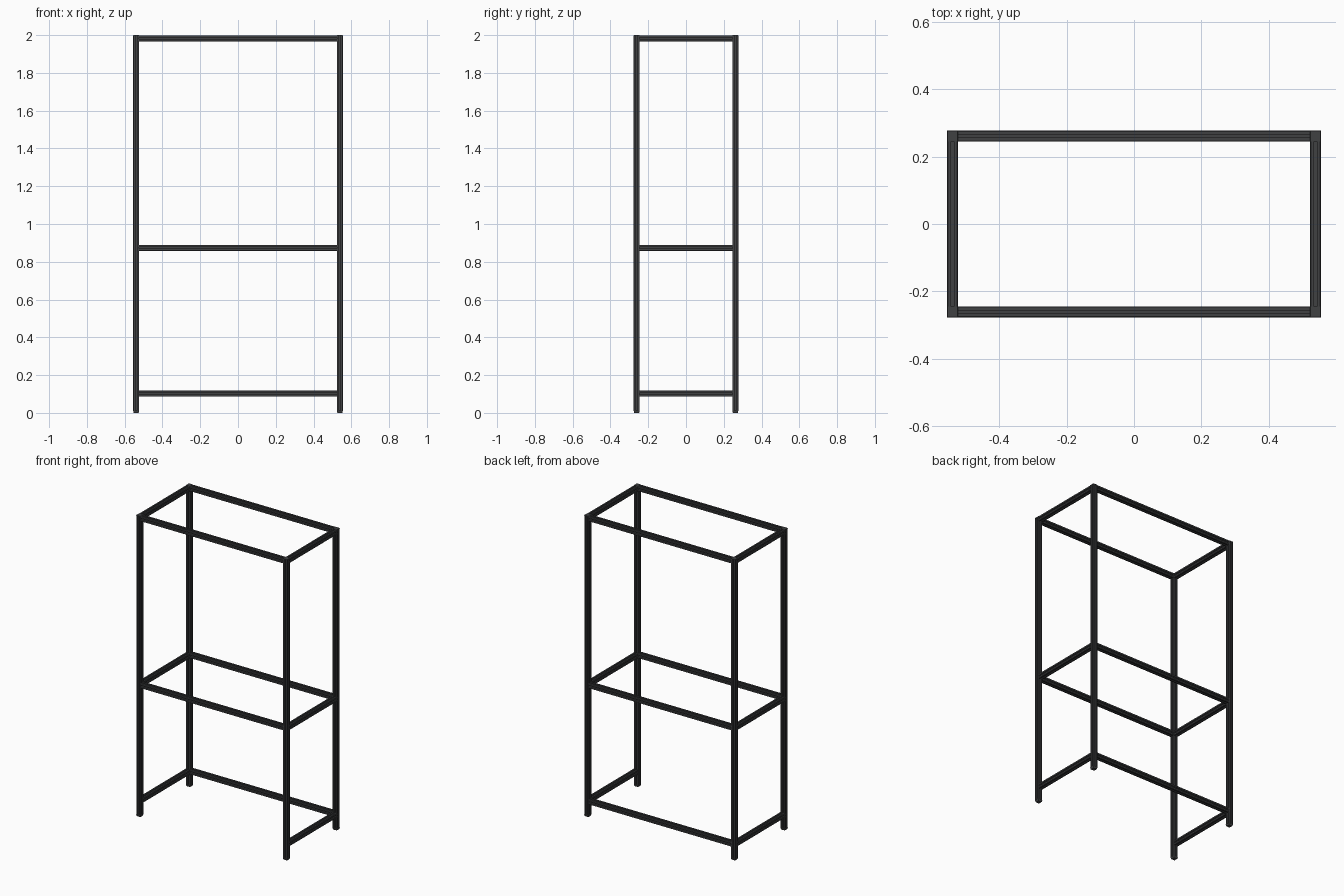
import bpy, bmesh
from mathutils import Vector, Matrix

if "Cube" in bpy.data.objects:
    bpy.data.objects.remove(bpy.data.objects["Cube"])

W = 0.032            # width of the extruded bars
H = W / 2
PX, PY = 0.539, 0.261  # post centre lines

metal = bpy.data.materials.new("dark grey metal")
metal.diffuse_color = (0.05, 0.052, 0.055, 1)
metal.use_nodes = True
metal.node_tree.nodes["Principled BSDF"].inputs["Base Color"].default_value = metal.diffuse_color


def profile():
    """Square T-slot section: one side, turned four times."""
    side = [(H, -H + 0.002), (H, -0.0045), (H - 0.003, -0.0045), (H - 0.003, -0.008),
            (H - 0.006, -0.008), (H - 0.0095, -0.0045)]
    side += [(x, -y) for x, y in reversed(side)]
    pts = []
    for k in range(4):
        for x, y in side:
            for _ in range(k):
                x, y = -y, x
            pts.append((x, y))
    return pts


def finish(name, bm):
    bmesh.ops.recalc_face_normals(bm, faces=bm.faces)
    me = bpy.data.meshes.new(name)
    bm.to_mesh(me)
    bm.free()
    me.materials.append(metal)
    ob = bpy.data.objects.new(name, me)
    bpy.context.collection.objects.link(ob)
    return ob


def bar(name, start, end):
    """Slotted bar along one axis between two points."""
    start, end = Vector(start), Vector(end)
    d = end - start
    bm = bmesh.new()
    face = bm.faces.new([bm.verts.new((x, y, 0)) for x, y in profile()])
    ext = bmesh.ops.extrude_face_region(bm, geom=[face], use_keep_orig=True)
    top = [v for v in ext["geom"] if isinstance(v, bmesh.types.BMVert)]
    bmesh.ops.translate(bm, verts=top, vec=(0, 0, d.length))
    rot = Vector((0, 0, 1)).rotation_difference(d).to_matrix().to_4x4()
    bm.transform(Matrix.Translation(start) @ rot)
    return finish(name, bm)


def cap(name, x, y, z_outer, z_inner):
    """End cap, slightly narrowed towards its outer end."""
    bm = bmesh.new()
    bmesh.ops.create_cube(bm, size=1)
    lo, hi = min(z_outer, z_inner), max(z_outer, z_inner)
    for v in bm.verts:
        z = hi if v.co.z > 0 else lo
        w = W - 0.5 * (hi - lo) if z == z_outer else W
        v.co = (x + v.co.x * w, y + v.co.y * w, z)
    return finish(name, bm)


# Corner posts with feet and top caps
for sx, xn in ((-1, "left"), (1, "right")):
    for sy, yn in ((-1, "front"), (1, "back")):
        x, y = sx * PX, sy * PY
        bar(f"{yn}_{xn}_post", (x, y, 0.012), (x, y, 1.997))
        cap(f"{yn}_{xn}_foot", x, y, 0.0, 0.012)
        cap(f"{yn}_{xn}_top_cap", x, y, 2.0, 1.997)

# Rails at three heights; the bottom level is open at the front
for level, z in (("bottom", 0.102), ("middle", 0.874), ("top", 1.983)):
    for sx, xn in ((-1, "left"), (1, "right")):
        bar(f"{level}_{xn}_rail", (sx * PX, -PY + H, z), (sx * PX, PY - H, z))
    for sy, yn in ((-1, "front"), (1, "back")):
        if level == "bottom" and sy < 0:
            continue
        bar(f"{level}_{yn}_rail", (-PX + H, sy * PY, z), (PX - H, sy * PY, z))
